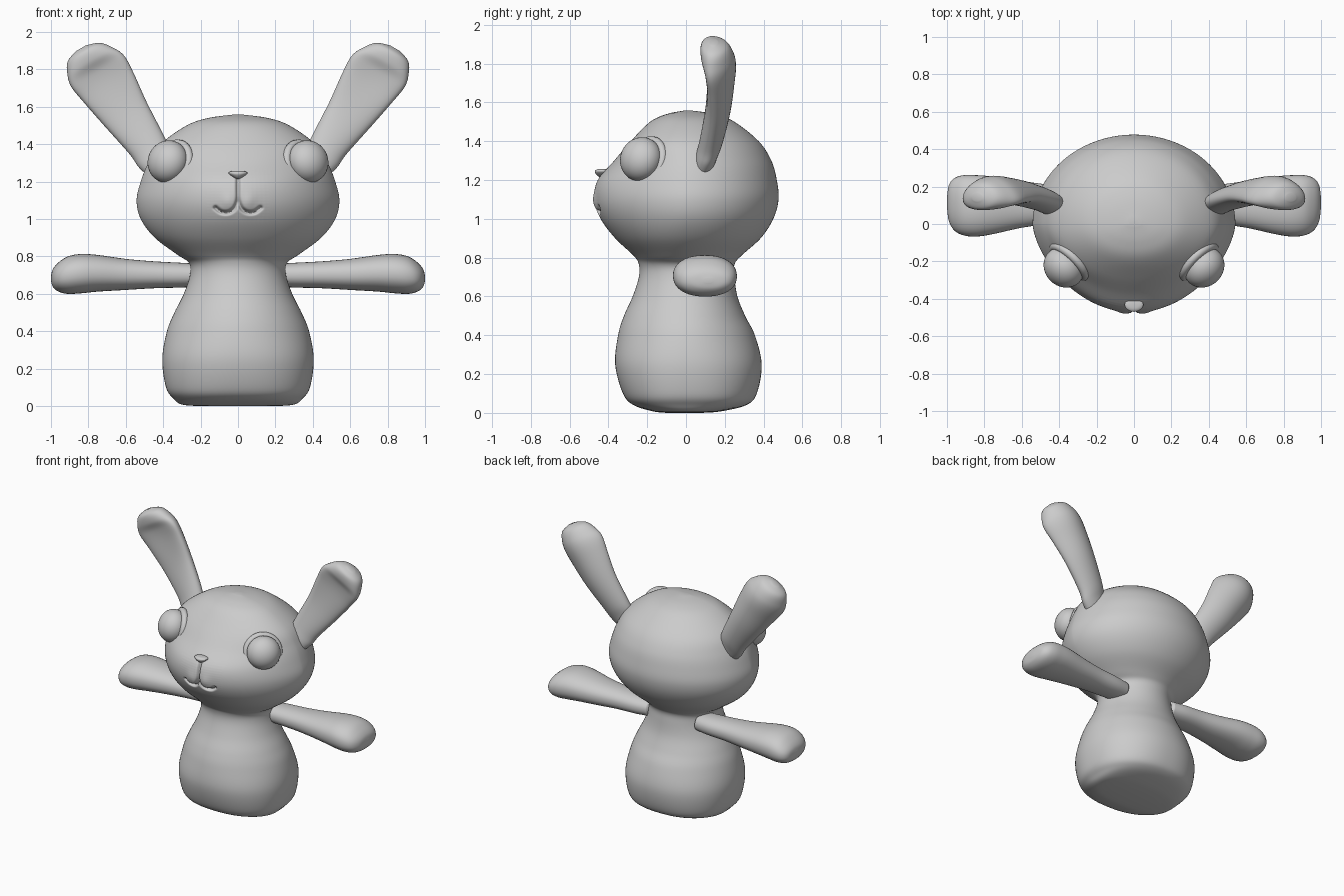
import bpy, bmesh, math
from mathutils import Vector, Matrix
from mathutils.geometry import intersect_point_line

if "Cube" in bpy.data.objects:
    bpy.data.objects.remove(bpy.data.objects["Cube"])


def spline(rows, steps=6):
    """Catmull-Rom resampling of a short list of equal-length tuples."""
    out = []
    for i in range(len(rows) - 1):
        a, b, c, d = (rows[min(max(i + k, 0), len(rows) - 1)] for k in (-1, 0, 1, 2))
        for s in range(steps):
            t = s / steps
            out.append([0.5 * (2*q + (r-p)*t + (2*p - 5*q + 4*r - w)*t*t + (3*q - p - 3*r + w)*t**3)
                        for p, q, r, w in zip(a, b, c, d)])
    out.append(list(rows[-1]))
    return out


def finish(name, bm, mirror=False):
    bmesh.ops.recalc_face_normals(bm, faces=bm.faces[:])
    for f in bm.faces:
        f.smooth = True
    me = bpy.data.meshes.new(name)
    bm.to_mesh(me)
    bm.free()
    ob = bpy.data.objects.new(name, me)
    bpy.context.collection.objects.link(ob)
    if mirror:
        ob.modifiers.new("mirror", 'MIRROR').use_mirror_merge = False
    return ob


def skin(rings):
    """Skin a stack of point rings and close both ends."""
    bm = bmesh.new()
    vs = [[bm.verts.new(p) for p in r] for r in rings]
    n = len(rings[0])
    for a, b in zip(vs, vs[1:]):
        for i in range(n):
            bm.faces.new((a[i], a[(i+1) % n], b[(i+1) % n], b[i]))
    for end in (vs[0], vs[-1]):
        bm.faces.new(end)
    return bm


def power(x, e):
    return math.copysign(abs(x) ** e, x)


def angles(n):
    return [2 * math.pi * i / n for i in range(n)]


# Body and head: z, half width, front depth, back depth, squareness, front pointedness
profile = [
    (0.00, 0.20, 0.10, 0.08, 0.9, 1), (0.008, 0.30, 0.17, 0.18, 0.85, 1),
    (0.04, 0.345, 0.27, 0.31, 0.85, 1), (0.10, 0.385, 0.325, 0.365, 0.88, 1),
    (0.25, 0.405, 0.365, 0.39, 0.93, 1), (0.40, 0.38, 0.35, 0.355, 1, 1),
    (0.50, 0.34, 0.32, 0.305, 1, 1), (0.60, 0.29, 0.275, 0.265, 1, 1),
    (0.70, 0.257, 0.243, 0.25, 1, 1), (0.765, 0.262, 0.243, 0.25, 1, 1),
    (0.81, 0.325, 0.27, 0.285, 1, 1), (0.90, 0.445, 0.365, 0.385, 1, 1.1),
    (1.00, 0.52, 0.44, 0.45, 1, 1.25), (1.10, 0.542, 0.472, 0.477, 1, 1.3),
    (1.20, 0.52, 0.455, 0.468, 1, 1.3), (1.30, 0.48, 0.37, 0.44, 1, 1.2),
    (1.40, 0.415, 0.285, 0.375, 1, 1), (1.50, 0.275, 0.185, 0.25, 1, 1),
    (1.54, 0.16, 0.10, 0.15, 1, 1), (1.558, 0.03, 0.01, 0.03, 1, 1)]
rings = []
for z, a, f, b, sq, pt in spline(profile, 6):
    rings.append([(a * power(math.cos(t), sq),
                   b * abs(math.sin(t)) ** sq if math.sin(t) > 0
                   else -f * abs(math.sin(t)) ** (sq * pt), z) for t in angles(140)])
bm = skin(rings)

# Mouth: refine the muzzle, then press a line and a W-shaped lip into it
near = [f for f in bm.faces if f.calc_center_median().y < -0.3
        and abs(f.calc_center_median().x) < 0.17 and 0.98 < f.calc_center_median().z < 1.26]
edges = list({e for f in near for e in f.edges})
bmesh.ops.subdivide_edges(bm, edges=edges, cuts=3, use_grid_fill=True)
lip = spline([(0, 1.23), (0, 1.17), (0, 1.105), (0.018, 1.058), (0.05, 1.036),
              (0.09, 1.038), (0.12, 1.06)], 4)
lip = [Vector((x, z, 0)) for x, z in lip]
for v in bm.verts:
    if v.co.y < -0.3 and abs(v.co.x) < 0.2 and 0.95 < v.co.z < 1.28:
        p = Vector((abs(v.co.x), v.co.z, 0))
        dist = 1.0
        for a, b in zip(lip, lip[1:]):
            q, t = intersect_point_line(p, a, b)
            dist = min(dist, (p - a.lerp(b, min(max(t, 0), 1))).length)
        bulge = math.exp(-((p.x - 0.055) / 0.04) ** 2 - ((p.y - 1.09) / 0.05) ** 2)
        v.co.y += 0.03 * math.exp(-(dist / 0.009) ** 2) - 0.01 * bulge
finish("body_and_head", bm)

# Nose: small rounded wedge, wider at the top
nose = [(1.215, 0.008, 0.012), (1.222, 0.022, 0.024), (1.237, 0.043, 0.036),
        (1.248, 0.05, 0.036), (1.256, 0.035, 0.024), (1.258, 0.008, 0.006)]
finish("nose", skin([[(a * math.cos(t), -0.432 + d * math.sin(t), z) for t in angles(24)]
                     for z, a, d in spline(nose, 3)]))

# Eyes and the soft rims around them
out = Vector((0.66, -0.68, 0.28)).normalized()
centre = Vector((0.375, -0.232, 1.307))
turn = out.to_track_quat('Z', 'Y').to_matrix().to_4x4()
bm = bmesh.new()
bmesh.ops.create_uvsphere(bm, u_segments=32, v_segments=20, radius=1,
                          matrix=Matrix.Translation(centre) @ turn @ Matrix.Diagonal((0.115, 0.115, 0.1, 1)))
finish("eye", bm, True)
bm = bmesh.new()
place = Matrix.Translation(centre - out * 0.045) @ turn
grid = [[bm.verts.new(place @ Vector(((0.112 + 0.024 * math.cos(s)) * math.cos(t),
                                      (0.112 + 0.024 * math.cos(s)) * math.sin(t),
                                      0.024 * math.sin(s)))) for s in angles(12)] for t in angles(40)]
for i in range(40):
    for j in range(12):
        a, b = grid[i], grid[(i+1) % 40]
        bm.faces.new((a[j], b[j], b[(j+1) % 12], a[(j+1) % 12]))
finish("eye_rim", bm, True)

# Ears: x, y, z, half width, half thickness, forward curl of the edges
ear = [(0.39, 0.08, 1.24, 0.07, 0.05, 0), (0.445, 0.105, 1.32, 0.095, 0.055, 0),
       (0.49, 0.13, 1.40, 0.105, 0.06, 0.005), (0.60, 0.165, 1.56, 0.13, 0.065, 0.02),
       (0.69, 0.18, 1.70, 0.155, 0.07, 0.04), (0.75, 0.18, 1.79, 0.165, 0.078, 0.05),
       (0.79, 0.162, 1.845, 0.142, 0.085, 0.03), (0.825, 0.148, 1.892, 0.10, 0.068, 0.01),
       (0.84, 0.142, 1.913, 0.03, 0.02, 0)]
finish("ear", skin([[(x + 0.86 * w * math.cos(t), y + k * math.sin(t) - c * math.cos(t) ** 2,
                      z - 0.5 * w * math.cos(t)) for t in angles(40)]
                    for x, y, z, w, k, c in spline(ear)]), True)

# Arms: x, y, z, half depth, half height
arm = [(0.20, 0.10, 0.70, 0.085, 0.06), (0.30, 0.105, 0.70, 0.095, 0.066),
       (0.45, 0.105, 0.702, 0.105, 0.072), (0.60, 0.105, 0.704, 0.125, 0.083),
       (0.75, 0.10, 0.71, 0.153, 0.098), (0.84, 0.097, 0.708, 0.164, 0.105),
       (0.91, 0.10, 0.70, 0.161, 0.1), (0.96, 0.105, 0.69, 0.14, 0.078),
       (0.99, 0.112, 0.685, 0.095, 0.047), (1.0, 0.115, 0.683, 0.02, 0.012)]
finish("arm", skin([[(x, y + d * power(math.cos(t), 0.9), z + h * power(math.sin(t), 0.9))
                     for t in angles(40)] for x, y, z, d, h in spline(arm)]), True)
